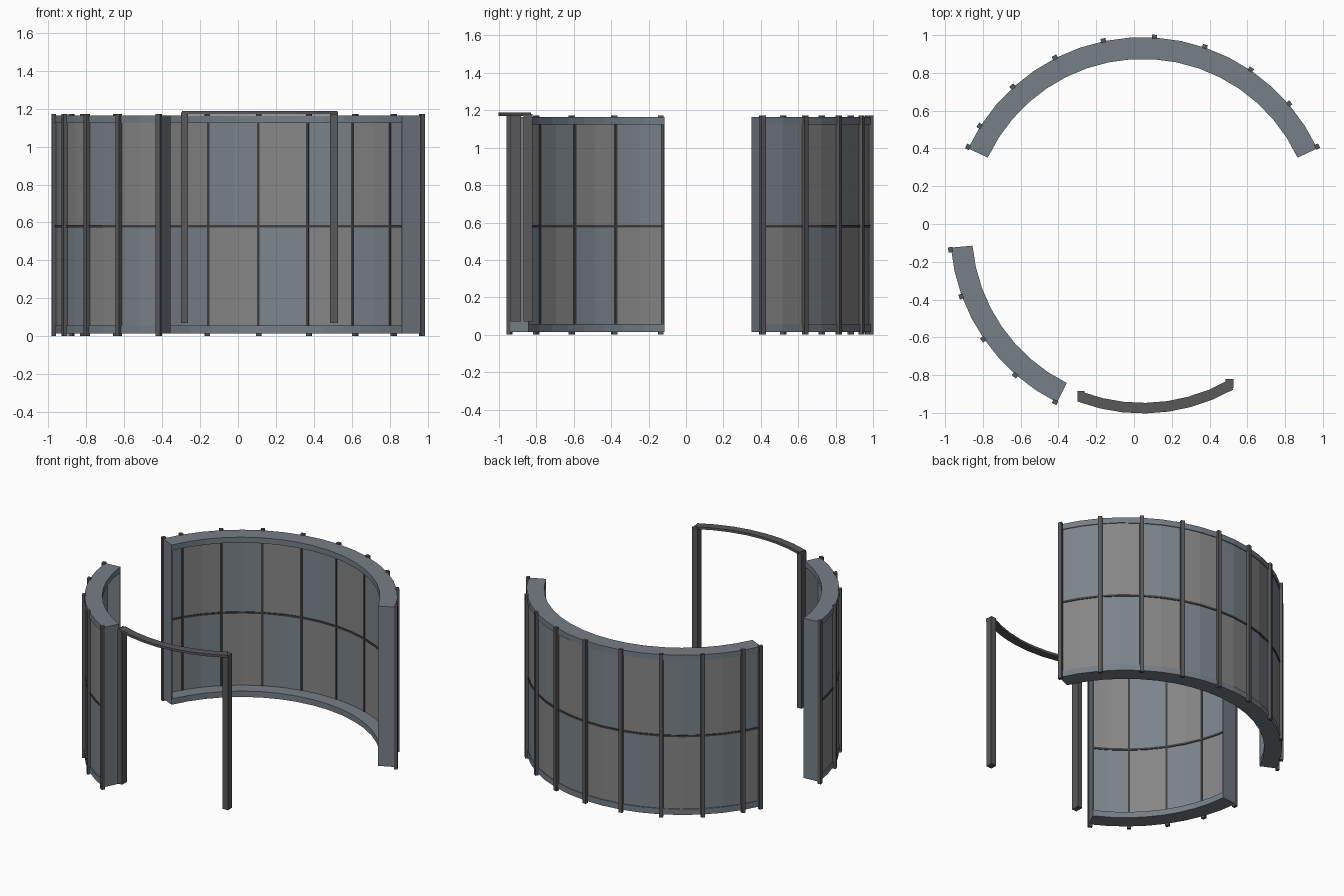
import bpy, bmesh, math

if "Cube" in bpy.data.objects:
    bpy.data.objects.remove(bpy.data.objects["Cube"])

CX, CY = 0.046, -0.031          # common centre of all arcs
RI, RO = 0.905, 1.020           # curb faces
PI, PO = 0.998, 1.014           # panel faces, set near the outside


def material(name, c):
    m = bpy.data.materials.new(name)
    m.diffuse_color = (*c, 1)
    m.use_nodes = True
    m.node_tree.nodes["Principled BSDF"].inputs["Base Color"].default_value = m.diffuse_color
    return m


FRAME = material("frame_blue_grey", (0.18, 0.21, 0.24))
BAR = material("bar_dark", (0.10, 0.10, 0.105))
LINE = material("seam_dark", (0.05, 0.05, 0.05))
GREY = material("panel_grey", (0.24, 0.24, 0.24))
BLUE = material("panel_blue", (0.20, 0.23, 0.26))


def finish(name, bm, mat):
    bmesh.ops.recalc_face_normals(bm, faces=bm.faces)
    me = bpy.data.meshes.new(name)
    bm.to_mesh(me)
    bm.free()
    me.materials.append(mat)
    ob = bpy.data.objects.new(name, me)
    bpy.context.collection.objects.link(ob)
    return ob


def arc(name, mat, a0, a1, r0, r1, z0, z1, origin, step):
    """Rectangular section swept round a faceted ring whose corners sit at origin + k*step."""
    angles = [a0]
    k = math.floor((a0 - origin) / step + 1e-4) + 1
    while origin + k * step < a1 - 1e-3:
        angles.append(origin + k * step)
        k += 1
    angles.append(a1)
    bm = bmesh.new()
    rings = []
    for a in angles:
        off = (a - origin) % step - step / 2
        f = math.cos(math.radians(step / 2)) / math.cos(math.radians(off))
        c, s = math.cos(math.radians(a)), math.sin(math.radians(a))
        rings.append([bm.verts.new((CX + r * f * c, CY + r * f * s, z))
                      for r, z in ((r0, z0), (r1, z0), (r1, z1), (r0, z1))])
    for p, q in zip(rings, rings[1:]):
        for i in range(4):
            j = (i + 1) % 4
            bm.faces.new((p[i], p[j], q[j], q[i]))
    bm.faces.new(rings[0])
    bm.faces.new(rings[-1])
    return finish(name, bm, mat)


def box(name, mat, x0, x1, y0, y1, z0, z1):
    bm = bmesh.new()
    bmesh.ops.create_cube(bm, size=1)
    for v in bm.verts:
        v.co = (x1 if v.co.x > 0 else x0, y1 if v.co.y > 0 else y0, z1 if v.co.z > 0 else z0)
    return finish(name, bm, mat)


def radial_box(name, mat, a, r0, r1, width, z0, z1):
    ob = box(name, mat, r0, r1, -width / 2, width / 2, z0, z1)
    ob.rotation_euler.z = math.radians(a)
    ob.location = (CX, CY, 0)


def wall(name, a0, a1, segs, bars):
    step = (a1 - a0) / segs

    def ring(part, mat, b0, b1, r0, r1, z0, z1):
        arc(f"{name}_{part}", mat, b0, b1, r0, r1, z0, z1, a0, step)

    # deep curbs at top and bottom, closed by thin end plates
    ring("bottom_curb", FRAME, a0, a1, RI, RO, 0.015, 0.057)
    ring("top_curb", FRAME, a0, a1, RI, RO, 1.124, 1.164)
    ring("end_plate_a", FRAME, a0, a0 + 0.4, RI, RO, 0.057, 1.124)
    ring("end_plate_b", FRAME, a1 - 0.4, a1, RI, RO, 0.057, 1.124)
    # middle rail
    ring("middle_rail", LINE, a0 + 0.4, a1 - 0.4, PI - 0.005, PO + 0.005, 0.573, 0.587)
    # thin checkered panels between the bars
    edges = [a0 + 0.4] + bars[1:-1] + [a1 - 0.4]
    for i, (b0, b1) in enumerate(zip(edges, edges[1:])):
        for row, (z0, z1) in enumerate(((0.057, 0.58), (0.58, 1.124))):
            ring(f"panel_{i}_{row}", (GREY, BLUE)[(i + row) % 2], b0, b1, PI, PO, z0, z1)
    # outside bars, with thin seams showing inside
    for i, b in enumerate(bars):
        radial_box(f"{name}_bar_{i}", BAR, b, RO - 0.008, RO + 0.015, 0.027, 0, 1.173)
        if 0 < i < len(bars) - 1:
            radial_box(f"{name}_seam_{i}", LINE, b, PI - 0.006, RO - 0.008, 0.014, 0.057, 1.124)


wall("back_wall", 25.0, 155.0, 17, [25.5 + 15.25 * k for k in range(9)] + [154.6])
wall("side_wall", 185.3, 243.6, 8, [185.9 + 14.28 * k for k in range(5)])

# doorway: curved lintel on two posts
arc("door_lintel", BAR, 249.5, 299.6, 0.916, 0.972, 1.170, 1.187, 249.5, 50.1 / 7)
box("door_post_left", BAR, -0.30, -0.263, -0.94, -0.883, 0.07, 1.18)
box("door_post_right", BAR, 0.484, 0.527, -0.868, -0.82, 0.07, 1.18)
